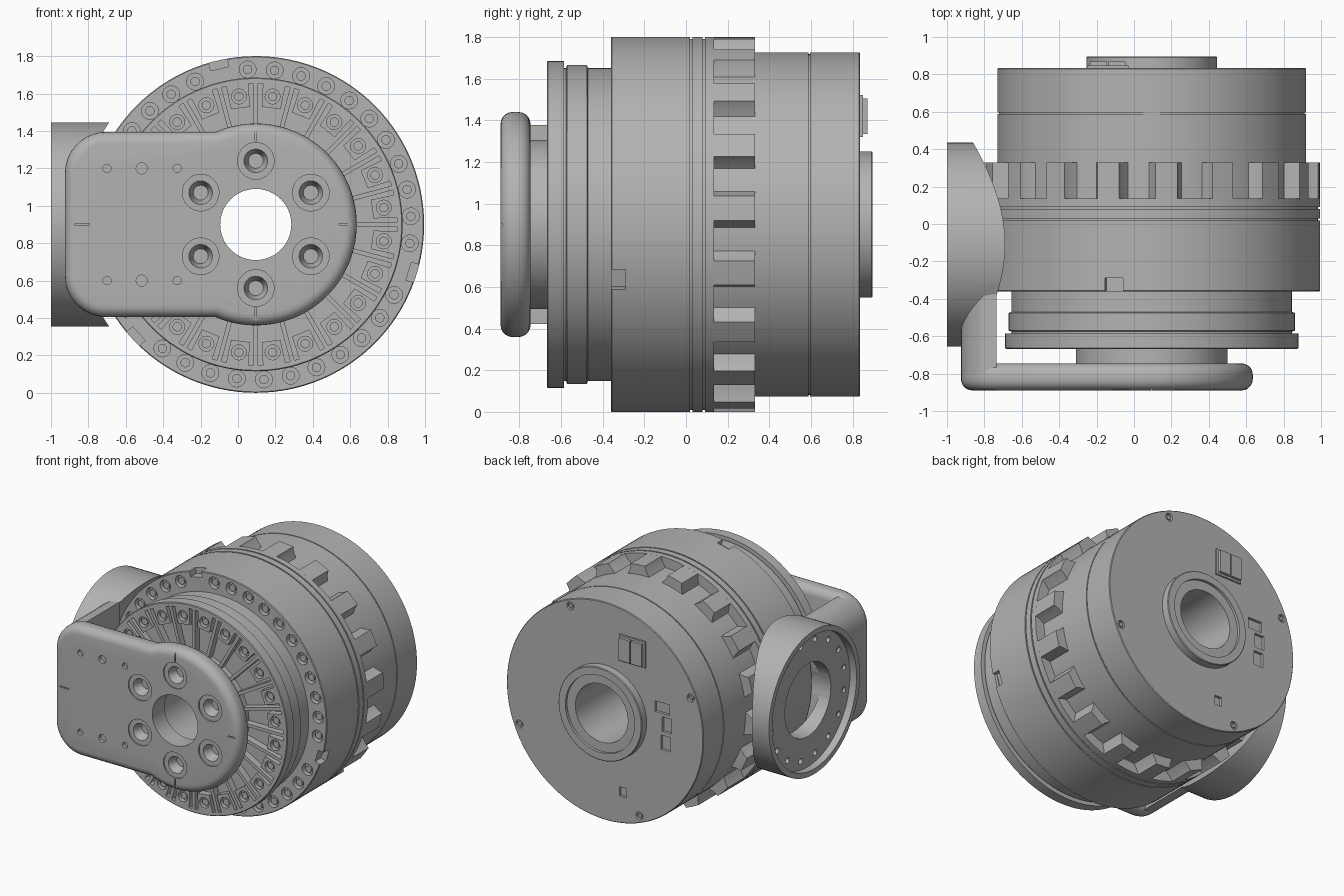
import bpy, bmesh, math
from math import sin, cos, pi, radians
from mathutils import Matrix

if "Cube" in bpy.data.objects:
    bpy.data.objects.remove(bpy.data.objects["Cube"], do_unlink=True)

CX, CZ = 0.095, 0.9          # main axis, running along y
FY = -0.11                   # side flange axis, running along x

grey = bpy.data.materials.new("satin grey")
grey.use_nodes = True
grey.diffuse_color = (0.45, 0.45, 0.45, 1)
grey.node_tree.nodes["Principled BSDF"].inputs["Base Color"].default_value = grey.diffuse_color


def finish(name, bm):
    bmesh.ops.recalc_face_normals(bm, faces=bm.faces)
    mesh = bpy.data.meshes.new(name)
    bm.to_mesh(mesh)
    bm.free()
    mesh.materials.append(grey)
    ob = bpy.data.objects.new(name, mesh)
    bpy.context.collection.objects.link(ob)
    return ob


def activate(ob):
    bpy.ops.object.select_all(action='DESELECT')
    ob.select_set(True)
    bpy.context.view_layer.objects.active = ob


def smooth(ob):
    activate(ob)
    bpy.ops.object.shade_smooth_by_angle(angle=radians(32))


def cut(ob, bm):
    """Subtract a set of solids, then discard the cutter."""
    tool = finish("cutter", bm)
    tool.hide_render = True
    mod = ob.modifiers.new("cut", 'BOOLEAN')
    mod.operation, mod.solver, mod.object = 'DIFFERENCE', 'EXACT', tool
    activate(ob)
    bpy.ops.object.modifier_apply(modifier=mod.name)
    bpy.data.objects.remove(tool, do_unlink=True)


def rod_y(bm, x, z, r, y0, y1, seg=20, r_end=None):
    m = Matrix.Translation((x, (y0 + y1) / 2, z)) @ Matrix.Rotation(-pi / 2, 4, 'X')
    bmesh.ops.create_cone(bm, cap_ends=True, segments=seg, radius1=r,
                          radius2=r if r_end is None else r_end, depth=y1 - y0, matrix=m)


def rod_x(bm, y, z, r, x0, x1, seg=20):
    m = Matrix.Translation(((x0 + x1) / 2, y, z)) @ Matrix.Rotation(pi / 2, 4, 'Y')
    bmesh.ops.create_cone(bm, cap_ends=True, segments=seg, radius1=r, radius2=r,
                          depth=x1 - x0, matrix=m)


def box(bm, centre, size, turn=0):
    """Box placed relative to the main axis and turned about it."""
    m = (Matrix.Translation((CX, 0, CZ)) @ Matrix.Rotation(-turn, 4, 'Y')
         @ Matrix.Translation(centre) @ Matrix.Diagonal((*size, 1)))
    bmesh.ops.create_cube(bm, size=1, matrix=m)


def prism(bm, pts, y0, y1):
    """Extrude an x-z outline along y; returns both end faces."""
    a = [bm.verts.new((x, y0, z)) for x, z in pts]
    b = [bm.verts.new((x, y1, z)) for x, z in pts]
    ends = [bm.faces.new(a), bm.faces.new(b[::-1])]
    for i in range(len(a)):
        j = (i + 1) % len(a)
        bm.faces.new((a[j], a[i], b[i], b[j]))
    return ends


def polar(r, t):
    return CX + r * cos(t), CZ + r * sin(t)


def ring(n, r, start=0.0):
    return [polar(r, start + 2 * pi * i / n) for i in range(n)]


def lathe(name, profile, seg=120):
    bm = bmesh.new()
    rings = [[bm.verts.new((x, y, z)) for x, z in ring(seg, r)] for r, y in profile]
    for a, b in zip(rings, rings[1:] + rings[:1]):
        for i in range(seg):
            j = (i + 1) % seg
            bm.faces.new((a[i], a[j], b[j], b[i]))
    return finish(name, bm)


# Main housing: stepped front cover, wide drum with seams, rear drum, bored through
housing = lathe("housing", [
    (.22, -.75), (.405, -.75), (.405, -.667), (.78, -.667), (.785, -.662), (.785, -.585),
    (.75, -.585), (.75, -.575), (.765, -.57), (.765, -.475), (.75, -.47), (.75, -.36),
    (.895, -.36), (.9, -.355), (.9, .02), (.89, .02), (.89, .03), (.9, .03), (.9, .08),
    (.89, .08), (.89, .09), (.9, .09), (.9, .135), (.825, .135), (.825, .587),
    (.817, .587), (.817, .595), (.825, .595), (.825, .83), (.82, .835), (.35, .835),
    (.35, .89), (.345, .895), (.29, .895), (.29, .875), (.22, .875)])

# Rim screw holes (left out at the three notches), rim notches, rear holes and pockets
rim = [p for k, p in enumerate(ring(36, .83, radians(3))) if k % 12 != 10]
bm = bmesh.new()
for x, z in rim:
    rod_y(bm, x, z, .045, -.4, -.32)
for k in range(3):
    box(bm, (.9, -.33, 0), (.09, .08, .1), radians(103 + 120 * k))
for x, z in ring(4, .775, radians(68)):
    rod_y(bm, x, z, .03, .815, .9)
box(bm, (-.15, .84, -.575), (.06, .05, .07))
for dx, z, w, h in ((-.48, .15, .12, .08), (-.52, .03, .08, .11), (-.51, -.11, .08, .11)):
    box(bm, (dx, .84, z), (w, .05, h))
cut(housing, bm)

# Front cover: slots that leave radial ribs and screw bosses, each boss counterbored
bm = bmesh.new()
for k in range(24):
    mid = 2 * pi * (k + .5) / 24
    half = [(r, pi / 24 - .012 / r) for r in (.43, .755)] + [(.755, .08), (.63, .08)]
    pts = [polar(r, mid - a) for r, a in half] + [polar(r, mid + a) for r, a in reversed(half)]
    prism(bm, pts, -.7, -.615)
    rod_y(bm, *polar(.69, mid), .04, -.7, -.635)
cut(housing, bm)
smooth(housing)

# Screw heads
bm = bmesh.new()
for x, z in rim:
    rod_y(bm, x, z, .025, -.35, -.31, 14)
for x, z in ring(4, .775, radians(68)):
    rod_y(bm, x, z, .016, .81, .832, 12)
for x, z in ring(24, .69, pi / 24):
    rod_y(bm, x, z, .025, -.655, -.63, 14)
smooth(finish("housing_screws", bm))

# Grip teeth around the drum
bm = bmesh.new()
for k in range(18):
    t = radians(5 + 20 * k)
    side = [(.81, .115), (.835, .1), (.865, .078), (.9, .066)]
    pts = [polar(r, t - a) for r, a in side] + [polar(.9, t)]
    pts += [polar(r, t + a) for r, a in reversed(side)]
    prism(bm, pts, .13, .33)
smooth(finish("grip_teeth", bm))

# Rear connector: base with two raised blocks
bm = bmesh.new()
for dx in (-.05, .05):
    box(bm, (-.235 + dx, .845, .52), (.09, .05, .17))
box(bm, (-.235, .838, .52), (.22, .02, .2))
finish("rear_connector", bm)


# Arm plate: round head blending into a square tail, softly rounded edges
def corner(x, z, r, t0, t1, n=10):
    return [(x + r * cos(t0 + (t1 - t0) * i / n), z + r * sin(t0 + (t1 - t0) * i / n))
            for i in range(n + 1)]


HALF, LEFT, CR = .495, -.925, .22
head = pi - math.asin(HALF / .54)
tail = (corner(LEFT + CR, CZ + HALF - CR, CR, pi / 2, pi)
        + corner(LEFT + CR, CZ - HALF + CR, CR, pi, 1.5 * pi))
bm = bmesh.new()
ends = prism(bm, corner(CX, CZ, .54, -head, head, 48) + tail, -.89, -.745)
bmesh.ops.recalc_face_normals(bm, faces=bm.faces)
bmesh.ops.bevel(bm, geom=list({e for f in ends for e in f.edges}), offset=.06,
                segments=5, profile=.5, affect='EDGES')
arm = finish("arm_plate", bm)

# Arm holes: bore, six countersunk bolts, small tail holes and index marks
bm = bmesh.new()
rod_y(bm, CX, CZ, .19, -1, -.6, 64)
for x, z in ring(6, .34, pi / 2):
    rod_y(bm, x, z, .098, -.95, -.88, 28)
for x in (-.7, -.515, -.325):
    for z in (.6, 1.2):
        rod_y(bm, x, z, .03 if x == -.515 else .022, -.95, -.865, 16)
for r, t in ((.485, 0), (.485, pi / 2), (.485, -pi / 2), (.93, pi)):
    box(bm, (r, -.9, 0), (.08, .04, .008), t)
cut(arm, bm)
bm = bmesh.new()
for x, z in ring(6, .34, pi / 2):
    rod_y(bm, x, z, .065, -.885, -.81, 24, .04)
cut(arm, bm)
smooth(arm)

# Arm side wall leading back to the flange
bm = bmesh.new()
inner = -.735
prism(bm, [(inner, CZ + .478)] + [p for p in tail if p[0] < inner - .04]
      + [(inner, CZ - .478)], -.82, -.37)
wall = finish("arm_wall", bm)
bm = bmesh.new()
rod_x(bm, FY, CZ, .275, -1.1, -.5, 48)
cut(wall, bm)
smooth(wall)

# Side flange, hollowed to clear the drum, with recessed face and bolt circle
bm = bmesh.new()
rod_x(bm, FY, CZ, .545, -1, -.6, 96)
flange = finish("side_flange", bm)
bm = bmesh.new()
rod_y(bm, CX, CZ, .955, -1, 1, 160)
cut(flange, bm)
bm = bmesh.new()
rod_x(bm, FY, CZ, .505, -1.1, -.945, 80)
cut(flange, bm)
bm = bmesh.new()
rod_x(bm, FY, CZ, .275, -1.2, -.5, 48)
for k in range(16):
    t = 2 * pi * (k + .5) / 16
    rod_x(bm, FY + .44 * cos(t), CZ + .44 * sin(t), .022, -1, -.915, 14)
cut(flange, bm)
smooth(flange)
